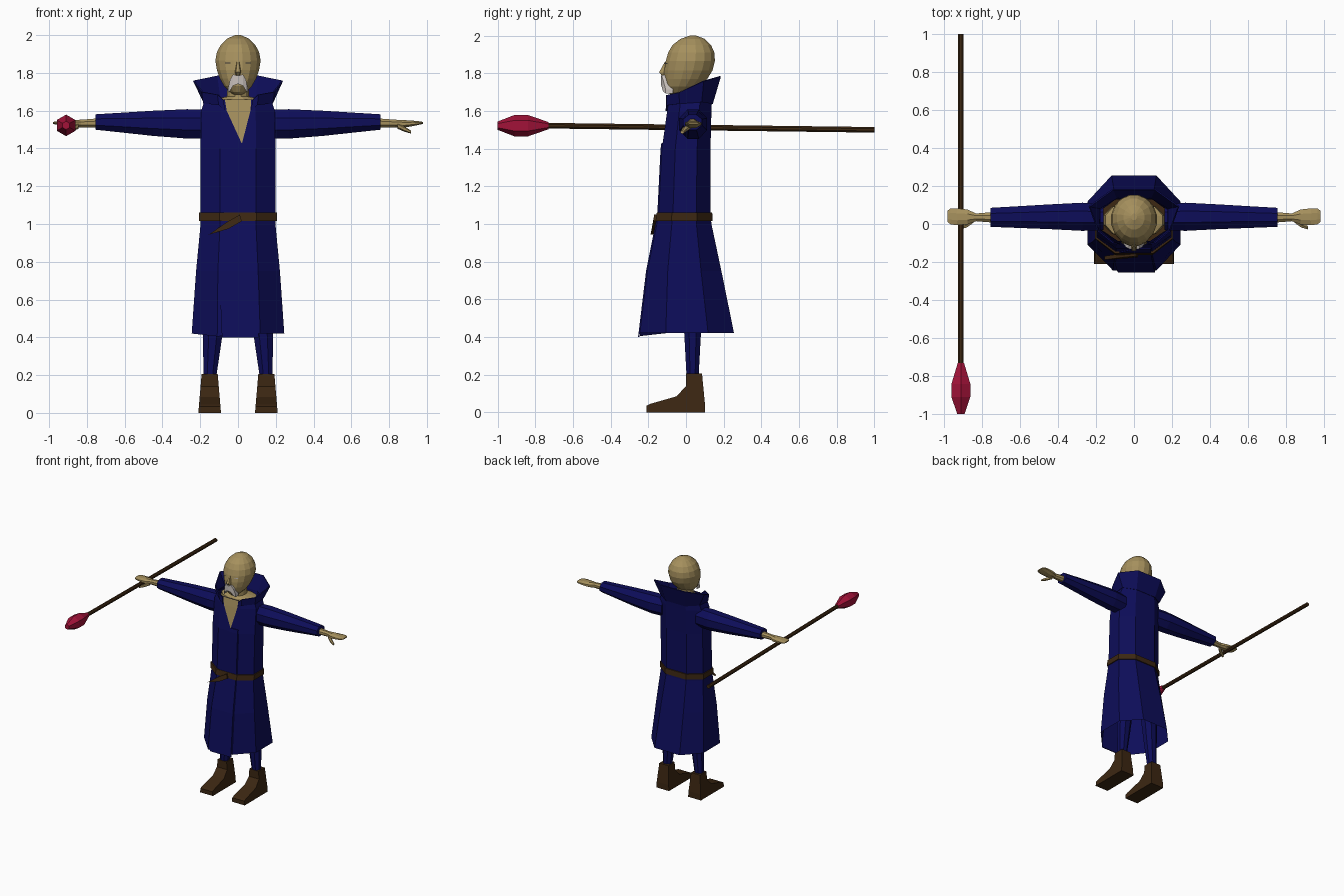
import bpy, bmesh, math
from mathutils import Vector


def material(name, rgb):
    m = bpy.data.materials.new(name)
    m.diffuse_color = (*rgb, 1)
    return m


SKIN = material("tan skin", (0.38, 0.28, 0.11))
NAVY = material("navy cloth", (0.004, 0.004, 0.10))
BROWN = material("dark brown", (0.045, 0.02, 0.006))
RED = material("crimson gem", (0.36, 0.006, 0.04))
HAIR = material("pale hair", (0.58, 0.53, 0.50))


def finish(name, bm, mat):
    bmesh.ops.recalc_face_normals(bm, faces=bm.faces)
    me = bpy.data.meshes.new(name)
    bm.to_mesh(me)
    bm.free()
    me.materials.append(mat)
    ob = bpy.data.objects.new(name, me)
    bpy.context.collection.objects.link(ob)
    return ob


def loft(name, rings, mat, caps=(True, True), closed=True):
    """Skin a list of equal-length point rings."""
    bm = bmesh.new()
    rows = [[bm.verts.new(p) for p in r] for r in rings]
    n = len(rows[0])
    for a, b in zip(rows, rows[1:]):
        for i in range(n if closed else n - 1):
            j = (i + 1) % n
            bm.faces.new((a[i], a[j], b[j], b[i]))
    if closed and caps[0]:
        bm.faces.new(rows[0])
    if closed and caps[1]:
        bm.faces.new(rows[-1])
    return finish(name, bm, mat)


def oval(axis, at, u, v, ru, rv, n=8, turn=0.5):
    """Oval ring across an axis; u and v are the other two axes in order."""
    pts = []
    for i in range(n):
        a = 2 * math.pi * (i + turn) / n
        p = [u + ru * math.cos(a), v + rv * math.sin(a)]
        p.insert("xyz".index(axis), at)
        pts.append(p)
    return pts


def octagon(z, hx, yf, yb, grow=0.0):
    """Robe section: flat front, back and sides with cut corners."""
    hx, yf, yb = hx + grow, yf - grow, yb + grow
    cx, c, h = hx * 0.48, (yf + yb) / 2, (yb - yf) / 2 * 0.45
    return [(-cx, yf, z), (cx, yf, z), (hx, c - h, z), (hx, c + h, z),
            (cx, yb, z), (-cx, yb, z), (-hx, c + h, z), (-hx, c - h, z)]


# Robe body, open at the hem
ROBE = [(0.42, 0.245, -0.245, 0.255), (0.75, 0.222, -0.205, 0.188),
        (1.0, 0.198, -0.155, 0.135), (1.06, 0.198, -0.145, 0.13),
        (1.4, 0.198, -0.128, 0.13), (1.6, 0.195, -0.10, 0.135),
        (1.66, 0.175, -0.09, 0.138)]


def front_y(z):
    for a, b in zip(ROBE, ROBE[1:]):
        if z <= b[0]:
            t = (z - a[0]) / (b[0] - a[0])
            return a[2] + t * (b[2] - a[2])
    return ROBE[-1][2]


rings = [octagon(*r) for r in ROBE]
rings[0][0] = (-0.11, -0.245, 0.405)
loft("robe", rings, NAVY, (False, False))

# Overlapping front flap, its edge running from the neckline to the hem
flap = [(0.40, -0.085, 0.11), (0.75, -0.10, 0.10), (1.0, -0.09, 0.09),
        (1.06, -0.075, 0.09), (1.4, 0.01, 0.09), (1.43, 0.02, 0.09)]
loft("robe_flap", [[(x, front_y(z) - d, z) for x, d in
                    ((xl, 0.0), (xl, 0.007), (xr, 0.007), (xr, 0.0))]
                   for z, xl, xr in flap], NAVY)

# Bare chest in the V neckline
loft("chest", [[(x, front_y(z) - 0.005, z) for x in xs] for z, xs in
               ((1.43, (0.018, 0.022)), (1.6, (-0.06, 0.066)), (1.66, (-0.07, 0.07)))],
     SKIN, closed=False)

# Neck spreading into the shoulders
loft("neck", [oval("z", 1.60, 0, 0.02, 0.165, 0.10, 12), oval("z", 1.655, 0, 0.02, 0.155, 0.10, 12),
              oval("z", 1.675, 0, 0.01, 0.062, 0.075, 12), oval("z", 1.80, 0, 0.01, 0.05, 0.07, 12)], SKIN)

# Upturned collar, open at the front
base = [(0.07, -0.10, 1.60), (0.10, -0.095, 1.63), (0.178, -0.03, 1.64),
        (0.178, 0.08, 1.65), (0.09, 0.135, 1.64)]
rim = [(0.075, -0.095, 1.655), (0.105, -0.098, 1.685), (0.185, -0.035, 1.70),
       (0.232, 0.09, 1.76), (0.11, 0.178, 1.785)]


def around(half):
    return half + [(-x, y, z) for x, y, z in reversed(half)]


collar = loft("collar", [around(base), around(rim)], NAVY, closed=False)
mod = collar.modifiers.new("thickness", "SOLIDIFY")
mod.thickness = 0.008

# Belt and its hanging end
loft("belt", [octagon(1.015, 0.197, -0.153, 0.133, 0.009),
              octagon(1.06, 0.197, -0.146, 0.13, 0.009)], BROWN)
loft("belt_end", [[(x, front_y(z) - d, z) for x, z, d in
                   ((xa, za, 0.002), (xa, za, 0.022), (xb, zb, 0.022), (xb, zb, 0.002))]
                  for xa, za, xb, zb in ((0.01, 1.05, 0.02, 1.015), (-0.06, 1.01, -0.05, 0.975),
                                         (-0.12, 0.968, -0.155, 0.943))], BROWN)

# Head, as stacked oval sections: z, front y, back y, half width
HEAD = [(1.685, -0.08, 0.0, 0.025), (1.70, -0.10, 0.035, 0.045), (1.73, -0.115, 0.075, 0.075),
        (1.77, -0.118, 0.115, 0.098), (1.815, -0.118, 0.143, 0.114), (1.865, -0.11, 0.156, 0.122),
        (1.91, -0.097, 0.153, 0.114), (1.95, -0.074, 0.135, 0.092), (1.983, -0.03, 0.10, 0.056),
        (2.0, 0.02, 0.055, 0.015)]
loft("head", [oval("z", z, 0, (f + b) / 2, hx, (b - f) / 2, 16) for z, f, b, hx in HEAD], SKIN)

# Nose
loft("nose", [[(-w, -0.09, z), (-w * 0.5, y, z), (w * 0.5, y, z), (w, -0.09, z)] for z, w, y in
              ((1.785, 0.016, -0.125), (1.805, 0.022, -0.143), (1.86, 0.01, -0.113))], SKIN)

# Drooping moustache: x, upper z, lower z, front y
STACHE = [(0.0, 1.785, 1.742, -0.134), (0.026, 1.792, 1.732, -0.13),
          (0.042, 1.765, 1.705, -0.122), (0.054, 1.715, 1.693, -0.108)]
cols = [(-x, a, b, y) for x, a, b, y in reversed(STACHE[1:])] + STACHE
loft("moustache", [[(x, y, a), (x, y, b), (x, y + 0.04, b), (x, y + 0.04, a)]
                   for x, a, b, y in cols], HAIR)

# Limbs: everything that repeats left and right
HAND = [(0.74, 0.035, 1.535, 0.030, 0.026), (0.83, 0.035, 1.532, 0.022, 0.022),
        (0.875, 0.037, 1.53, 0.042, 0.022), (0.93, 0.038, 1.533, 0.048, 0.015),
        (0.965, 0.040, 1.535, 0.045, 0.009), (0.98, 0.040, 1.535, 0.032, 0.005)]
THUMB = [(0.845, 0.02, 1.52, 0.016, 0.016), (0.88, -0.005, 1.503, 0.016, 0.014),
         (0.915, -0.02, 1.487, 0.01, 0.008)]
SLEEVE = [(0.16, 0.035, 1.53, 0.072, 0.082), (0.27, 0.038, 1.53, 0.080, 0.084),
          (0.45, 0.038, 1.533, 0.070, 0.072), (0.755, 0.035, 1.54, 0.054, 0.044)]
BOOT = [(0.10, 0.0), (0.10, 0.05), (0.085, 0.205), (0.0, 0.205), (0.0, 0.14),
        (-0.05, 0.085), (-0.19, 0.045), (-0.21, 0.035), (-0.21, 0.0)]

for side, s in (("left", 1), ("right", -1)):
    for part, rows, mat, n in (("sleeve", SLEEVE, NAVY, 8), ("hand", HAND, SKIN, 8),
                               ("thumb", THUMB, SKIN, 6)):
        loft(f"{side}_{part}", [oval("x", s * x, y, z, ry, rz, n) for x, y, z, ry, rz in rows], mat)
    loft(f"{side}_leg", [oval("z", z, s * x, 0.035, rx, ry) for z, x, rx, ry in
                         ((0.18, 0.15, 0.036, 0.034), (0.42, 0.133, 0.056, 0.048),
                          (0.95, 0.095, 0.085, 0.085))], NAVY)
    # Boot sides lean in towards the ankle
    loft(f"{side}_boot", [[(s * (0.15 + k * (0.06 - 0.085 * z)), y, z) for y, z in BOOT]
                          for k in (-1, 1)], BROWN)
    # Narrow eye
    loft(f"{side}_eye", [[(s * x, y, z) for x, y in ((0.04, -0.113), (0.07, -0.097))]
                         for z in (1.849, 1.856)], HAIR, closed=False)

# Staff with a faceted gem at its front end
loft("staff", [oval("y", y, -0.91, z, 0.016, 0.016, 8) for y, z in ((-0.74, 1.522), (1.0, 1.50))], BROWN)
loft("gem", [oval("y", y, -0.91, 1.522, r, r, 6) for y, r in
             ((-1.0, 0.022), (-0.91, 0.057), (-0.84, 0.057), (-0.73, 0.019))], RED)
